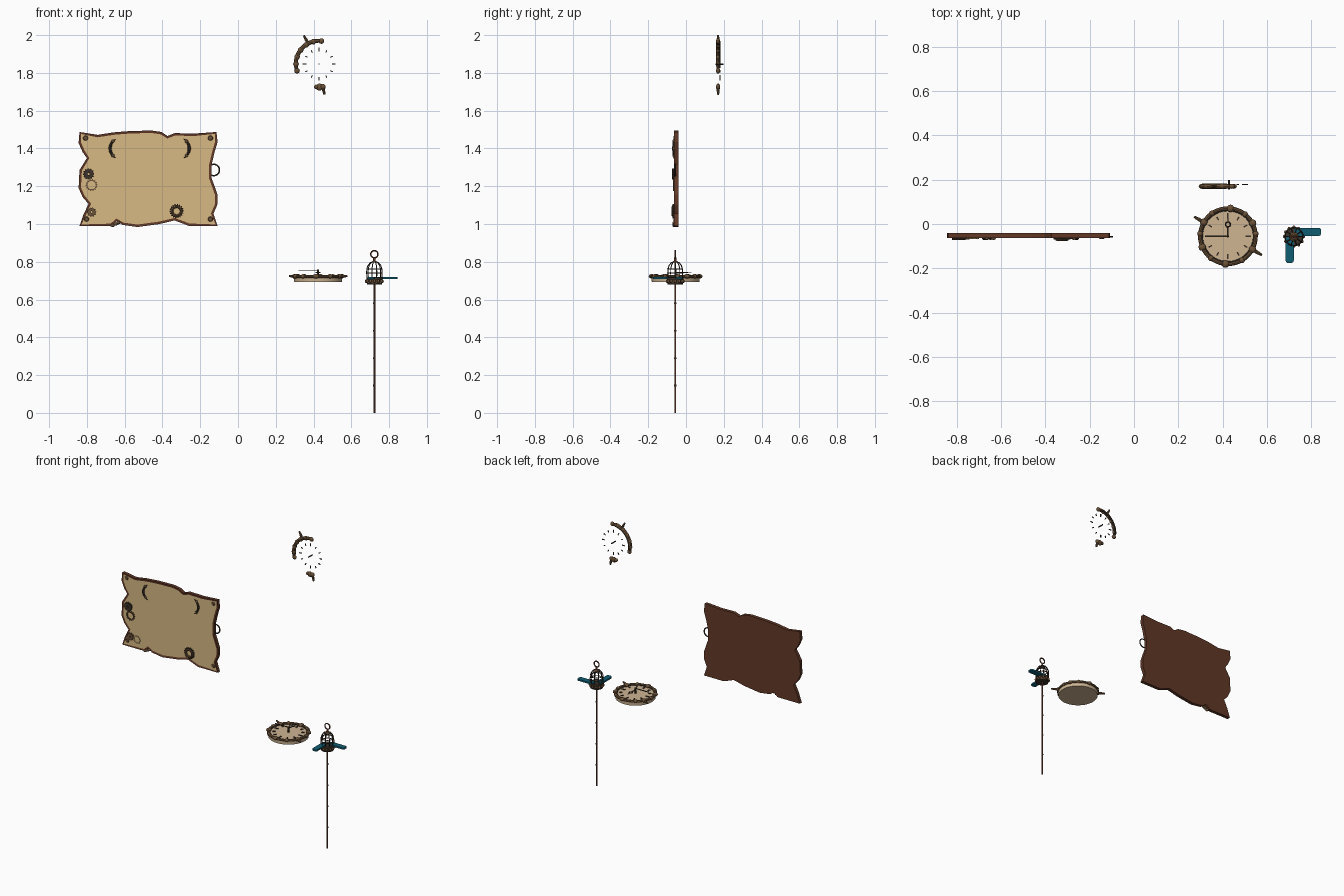
import bpy, bmesh, math
from math import sin, cos, pi, radians
from mathutils import Matrix, Vector

if "Cube" in bpy.data.objects:
    bpy.data.objects.remove(bpy.data.objects["Cube"])

def mat(name, c):
    m = bpy.data.materials.new(name)
    m.diffuse_color = (*c, 1)
    m.use_nodes = True
    m.node_tree.nodes["Principled BSDF"].inputs["Base Color"].default_value = m.diffuse_color
    return m

DARK = mat("dark_iron", (0.045, 0.032, 0.022))
BRONZE = mat("bronze", (0.15, 0.085, 0.04))
RUST = mat("rust", (0.15, 0.05, 0.025))
WOOD = mat("border_brown", (0.12, 0.04, 0.02))
PAPER = mat("parchment", (0.68, 0.48, 0.23))
FACE = mat("clock_cream", (0.62, 0.46, 0.29))
TEAL = mat("teal", (0.005, 0.11, 0.17))

def place(x, y, z, upright=False):
    m = Matrix.Translation((x, y, z))
    return m @ Matrix.Rotation(pi / 2, 4, 'X') if upright else m

def finish(name, bm, m, M, smooth=True):
    bm.transform(M)
    bmesh.ops.recalc_face_normals(bm, faces=bm.faces)
    me = bpy.data.meshes.new(name)
    bm.to_mesh(me)
    bm.free()
    me.materials.append(m)
    o = bpy.data.objects.new(name, me)
    bpy.context.collection.objects.link(o)
    if smooth:
        bpy.context.view_layer.objects.active = o
        bpy.ops.object.select_all(action='DESELECT')
        o.select_set(True)
        bpy.ops.object.shade_smooth_by_angle(angle=radians(35))
    return o

def cyl(name, M, r, z0, z1, m, n=24, r2=None):
    bm = bmesh.new()
    bmesh.ops.create_cone(bm, cap_ends=True, segments=n, radius1=r, radius2=r if r2 is None else r2,
                          depth=z1 - z0, matrix=Matrix.Translation((0, 0, (z0 + z1) / 2)))
    return finish(name, bm, m, M)

def box(name, M, c, s, m, ang=0, bevel=0):
    bm = bmesh.new()
    bmesh.ops.create_cube(bm, size=1, matrix=Matrix.Rotation(ang, 4, 'Z') @ Matrix.Translation(c)
                          @ Matrix.Diagonal((*s, 1)))
    if bevel:
        up = [e for e in bm.edges if abs(e.verts[0].co.z - e.verts[1].co.z) > 1e-4]
        bmesh.ops.bevel(bm, geom=up, offset=bevel, segments=4, affect='EDGES', profile=0.5)
    return finish(name, bm, m, M, False)

def ball(name, M, c, s, m):
    bm = bmesh.new()
    bmesh.ops.create_uvsphere(bm, u_segments=12, v_segments=8, radius=1,
                              matrix=Matrix.Translation(c) @ Matrix.Diagonal((*s, 1)))
    return finish(name, bm, m, M)

def tube(name, M, pts, radii, m, cyclic=False, n=8):
    # round section swept along a planar or spatial path
    bm = bmesh.new()
    pts = [Vector(p) for p in pts]
    k = len(pts)
    rings = []
    for i, p in enumerate(pts):
        a = pts[(i - 1) % k] if cyclic or i else p
        b = pts[(i + 1) % k] if cyclic or i < k - 1 else p
        q = (b - a).to_track_quat('Z', 'Y')
        r = radii[i] if isinstance(radii, list) else radii
        rings.append([bm.verts.new(p + q @ Vector((r * cos(2 * pi * j / n), r * sin(2 * pi * j / n), 0)))
                      for j in range(n)])
    for i in range(k if cyclic else k - 1):
        A, B = rings[i], rings[(i + 1) % k]
        for j in range(n):
            bm.faces.new((A[j], A[(j + 1) % n], B[(j + 1) % n], B[j]))
    if not cyclic:
        bm.faces.new(rings[0])
        bm.faces.new(rings[-1])
    return finish(name, bm, m, M)

def arc(r, a0, a1, k, z=0, c=(0, 0)):
    return [(c[0] + r * cos(radians(a0 + (a1 - a0) * i / (k - 1))),
             c[1] + r * sin(radians(a0 + (a1 - a0) * i / (k - 1))), z) for i in range(k)]

def hoop(name, M, r, t, m, z=0, k=32):
    return tube(name, M, arc(r, 0, 360, k + 1, z)[:-1], t, m, True)

def gear(name, M, r_in, r_out, teeth, h, m):
    bm = bmesh.new()
    k = teeth * 4
    ring = [[], []]
    for i in range(k):
        a = 2 * pi * i / k
        ro = r_out if i % 4 < 2 else r_out * 0.84
        for lst, r in zip(ring, (r_in, ro)):
            lst.append(bm.verts.new((r * cos(a), r * sin(a), 0)))
    fs = [bm.faces.new((ring[0][i], ring[1][i], ring[1][(i + 1) % k], ring[0][(i + 1) % k])) for i in range(k)]
    ext = bmesh.ops.extrude_face_region(bm, geom=fs, use_keep_orig=True)
    for v in ext['geom']:
        if isinstance(v, bmesh.types.BMVert):
            v.co.z += h
    return finish(name, bm, m, M, False)

# torn parchment sign with dark border
outline = [(-.839, 1.487), (-.743, 1.472), (-.66, 1.485), (-.574, 1.492), (-.458, 1.495), (-.405, 1.487),
           (-.373, 1.466), (-.336, 1.481), (-.23, 1.479), (-.114, 1.487), (-.108, 1.434), (-.124, 1.381),
           (-.14, 1.312), (-.14, 1.243), (-.124, 1.2), (-.108, 1.153), (-.11, 1.1), (-.13, 1.055), (-.108, .99),
           (-.26, .99), (-.336, 1.019), (-.415, 1.0), (-.532, .984), (-.611, .995), (-.643, 1.016), (-.669, .99),
           (-.839, .99), (-.817, 1.053), (-.791, 1.106), (-.823, 1.143), (-.844, 1.19), (-.839, 1.286),
           (-.8, 1.349), (-.823, 1.381), (-.844, 1.429)]
bm = bmesh.new()
back = bm.faces.new([bm.verts.new((x, z, 0)) for x, z in outline])
ext = bmesh.ops.extrude_face_region(bm, geom=[back], use_keep_orig=True)
for v in ext['geom']:
    if isinstance(v, bmesh.types.BMVert):
        v.co.z = 0.023
bmesh.ops.recalc_face_normals(bm, faces=bm.faces)
front = max(bm.faces, key=lambda f: f.calc_center_median().z)
bmesh.ops.inset_region(bm, faces=[front], thickness=0.013, depth=-0.002)
front.material_index = 1
sign = finish("parchment_sign", bm, WOOD, place(0, -0.041, 0, True), False)
sign.data.materials.append(PAPER)

# sign ornaments: corner studs, gears, crescents, edge hoop
F = -0.061
for x, z in ((-.807, 1.455), (-.146, 1.455), (-.146, 1.026), (-.802, 1.026)):
    cyl("corner_stud", place(x, F, z, True), 0.014, 0, 0.006, BRONZE, 16, 0.01)
for x, z, ri, ro, t, h, m in ((-.791, 1.265, .006, .03, 12, .012, DARK), (-.775, 1.206, .022, .032, 14, .008, BRONZE),
                              (-.775, 1.063, .005, .025, 10, .01, BRONZE), (-.727, 1.053, .021, .027, 14, .006, PAPER),
                              (-.325, 1.068, .022, .038, 18, .01, DARK)):
    gear("sign_gear", place(x, F, z, True), ri, ro, t, h, m)
hoop("gear_inner_ring", place(-.325, F, 1.068, True), 0.024, 0.007, BRONZE, 0.008)
taper = [0.002 + 0.006 * sin(pi * i / 12) for i in range(13)]
for cx, s in ((-.62, 1), (-.315, -1)):
    pts = [(-s * x, y, 0.004) for x, y, z in arc(0.057, -62, 62, 13)]
    tube("crescent", place(cx, F, 1.4, True), pts, taper, DARK)
    for k in (2, 6, 10):
        ball("crescent_bead", place(cx, F, 1.4, True), pts[k], (.009, .009, .007), BRONZE)
hoop("edge_hoop", place(-.128, -.058, 1.286, True), 0.03, 0.004, DARK)
for dx in (-.016, 0, .014):
    ball("bottom_rivet", place(-.648 + dx, F, 1.0 + dx / 2, True), (0, 0, 0), (.011, .009, .011), BRONZE)

# clock helpers
def spike(M, ang, r0, r1, z=0):
    d = Vector((cos(radians(ang)), sin(radians(ang)), 0))
    up = Vector((0, 0, z))
    tube("clock_spike", M, [d * r0 + up, d * (r0 + r1) / 2 + up, d * r1 + up], [.007, .008, .005], BRONZE)

def hour_marks(M, r, z, size):
    for i in range(12):
        s = 1.35 if i % 3 == 0 else 1
        box("hour_mark", M, (r, 0, z), (size * s, size * .35, .005), DARK, i * pi / 6)

# broken wall clock, facing +y
W = place(.429, .17, 1.847, True)
tube("wall_clock_arc", W, arc(.123, 78, 200, 28), [.006 + .005 * min(1, i / 4, (27 - i) / 4) for i in range(28)], BRONZE)
for a in (84, 104, 124, 143, 162, 180, 197):
    ball("wall_clock_bead", W, (.122 * cos(radians(a)), .122 * sin(radians(a)), 0), (.015, .015, .011), BRONZE)
tube("wall_clock_dark_band", W, arc(.118, 95, 190, 20, -.007), .006, DARK)
spike(W, 118, .12, .172)
spike(W, -80, .12, .165)
for a, s in ((-97, .012), (-89, .019), (-81, .016)):
    ball("wall_clock_lower_lug", W, (.122 * cos(radians(a)), .122 * sin(radians(a)), 0), (s, s, .011), BRONZE)
hour_marks(W, .077, -.009, .014)
cyl("wall_clock_post", W, .004, -.028, .014, DARK, 12)

# lying clock
C = place(.424, -.055, 0)
cyl("clock_body", C, .126, .692, .718, FACE, 48, .128)
hoop("clock_rim", C, .126, .009, BRONZE, .722, 48)
hoop("clock_rim_inner", C, .117, .004, DARK, .722, 48)
for i, a in enumerate((5, 28, 52, 85, 125, 150, 175, 203, 232, 265, 300, 332)):
    s = .017 if i % 2 else .013
    ball("clock_rim_bead", C, (.126 * cos(radians(a)), .126 * sin(radians(a)), .723), (s, s, .012), BRONZE)
spike(C, 150, .125, .176, .724)
spike(C, -29, .125, .176, .724)
hour_marks(C, .092, .722, .018)
cyl("clock_post", C, .005, .716, .758, DARK, 12)
box("hour_hand", C, (-.05, 0, .753), (.105, .006, .004), DARK)
box("minute_hand", C, (0, .02, .744), (.006, .05, .004), DARK)
hoop("minute_hand_loop", C, .011, .003, DARK, 0, 16).location = (0, .053, .744)
box("minute_hand_tip", C, (0, .073, .744), (.004, .02, .004), DARK)

# lantern staff
L = place(.722, -.057, 0)
cyl("staff_pole", L, .005, 0, .69, RUST, 12)
for z in (.145, .29, .435, .58):
    cyl("staff_collar", L, .0065, z - .004, z + .004, DARK, 12)
cyl("lantern_foot", L, .04, .68, .687, DARK, 24)
cyl("lantern_base", L, .032, .687, .705, BRONZE, 24, .036)
cyl("lantern_band", L, .043, .703, .716, DARK, 24)
for i in range(12):
    a = i * pi / 6
    ball("lantern_stud", L, (.043 * cos(a), .043 * sin(a), .697), (.007, .007, .009), BRONZE)
prof = [(.04, .714), (.041, .74), (.04, .762), (.034, .781), (.022, .795), (.004, .802)]
for i in range(10):
    a = i * pi / 5
    tube("cage_bar", L, [(r * cos(a), r * sin(a), z) for r, z in prof], .0028, DARK, n=6)
for r, z in ((.041, .74), (.04, .762)):
    hoop("cage_ring", L, r, .0028, DARK, z)
cyl("lantern_cap", L, .022, .795, .803, BRONZE, 16, .012)
cyl("lantern_neck", L, .006, .803, .822, RUST, 12)
hoop("hanging_ring", place(.722, -.057, .84, True), .019, .004, RUST)

# teal blades
box("teal_blade_right", L, (.062, .021, .715), (.122, .037, .011), TEAL, 0, .012)
box("teal_blade_front", L, (-.019, -.058, .715), (.037, .122, .011), TEAL, 0, .012)
